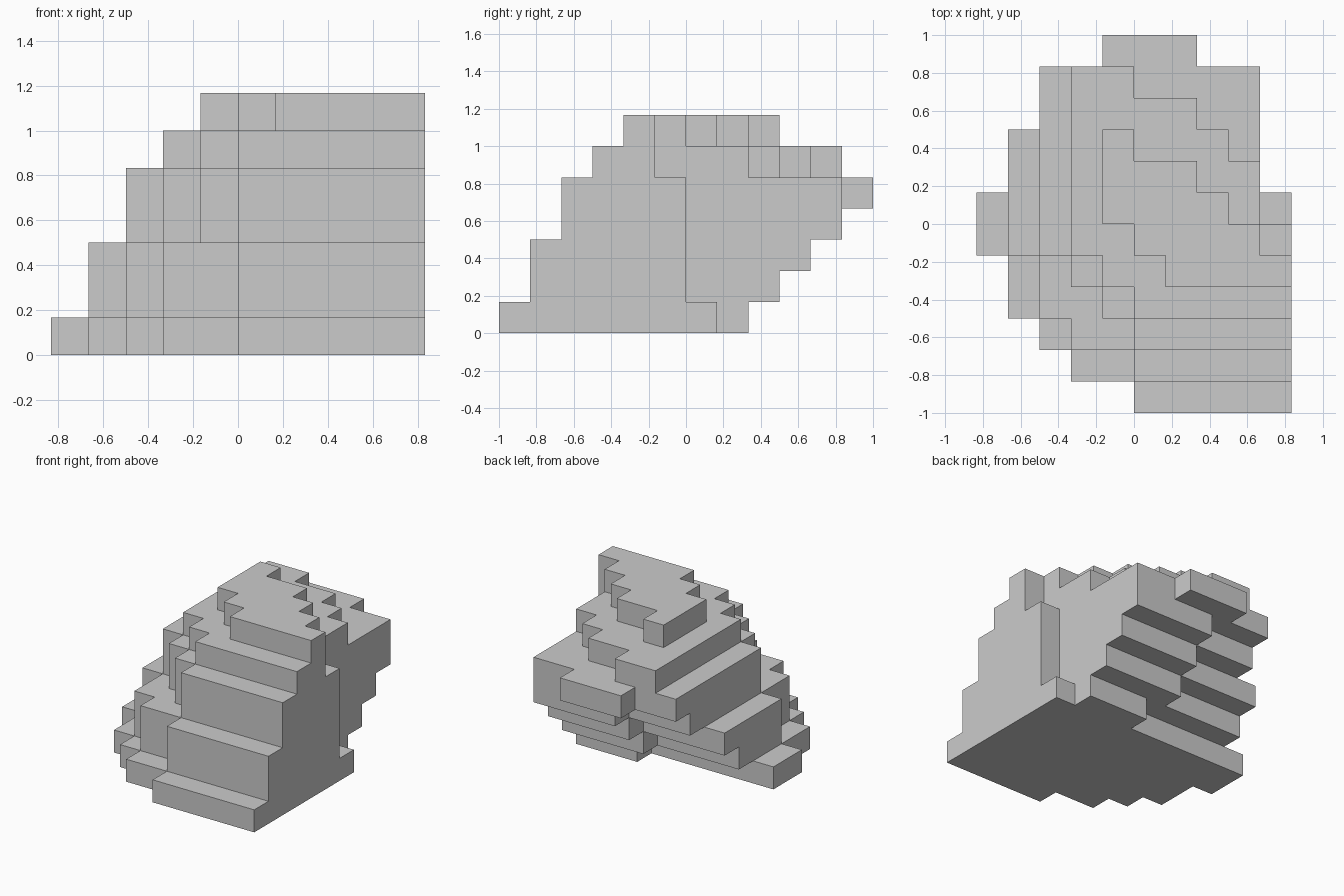
import bpy, bmesh
from math import radians
from mathutils import Vector

if "Cube" in bpy.data.objects:
    bpy.data.objects.remove(bpy.data.objects["Cube"])

U = 1 / 6  # block size

# Staircase corners per layer, in blocks
# front: fill towards +x +y; back: fill towards -x -y; cut: notch at the back left
FRONT_0 = [(0, -6), (-2, -5), (-3, -4), (-4, -3), (-5, -1)]
FRONT_LOW = [(0, -5), (-2, -4), (-3, -3), (-4, -1)]
FRONT_MID = [(0, -4), (-1, -3), (-2, -2), (-3, -1)]
FRONT_5 = [(0, -3), (-1, -2), (-2, -1)]
FRONT_6 = [(1, -2), (0, -1), (-1, 0)]
LAYERS = [
    (FRONT_0, [(5, 1), (4, 2)], (1, 1)),
    (FRONT_LOW, [(5, 0), (4, 3)], (0, 2)),
    (FRONT_LOW, [(5, 0), (4, 4)], (0, 3)),
    (FRONT_MID, [(5, 0), (4, 5)], (0, 4)),
    (FRONT_MID, [(5, 0), (4, 5), (2, 6)], (-1, 5)),
    (FRONT_5, [(5, -1), (4, 2), (3, 3), (2, 4), (0, 5)], None),
    (FRONT_6, [(5, -1), (4, 0), (3, 1), (2, 2), (0, 3)], None),
]


def filled(x, y, layer):
    front, back, cut = layer
    if cut and x < cut[0] and y >= cut[1]:
        return False
    return (any(x >= a and y >= b for a, b in front)
            and any(x < a and y < b for a, b in back))


cells = {(x, y, z) for z, layer in enumerate(LAYERS)
         for x in range(-5, 5) for y in range(-6, 6) if filled(x, y, layer)}

# Outer skin: one quad for every exposed block side
bm = bmesh.new()
for cell in cells:
    centre = Vector(cell) + Vector((0.5, 0.5, 0.5))
    for axis in range(3):
        for sign in (-1, 1):
            n = Vector((0, 0, 0))
            n[axis] = sign
            if tuple(int(c + d) for c, d in zip(cell, n)) in cells:
                continue
            u = Vector((0, 0, 0))
            u[(axis + 1) % 3] = 0.5
            v = n.cross(u)
            mid = centre + n * 0.5
            bm.faces.new([bm.verts.new((mid + a * u + b * v) * U)
                          for a, b in ((-1, -1), (1, -1), (1, 1), (-1, 1))])

# Merge into clean flat faces
bmesh.ops.remove_doubles(bm, verts=bm.verts, dist=1e-4)
bmesh.ops.dissolve_limit(bm, angle_limit=radians(1), verts=bm.verts, edges=bm.edges)

mesh = bpy.data.meshes.new("stepped_rock")
bm.to_mesh(mesh)
bm.free()
bpy.context.collection.objects.link(bpy.data.objects.new("stepped_rock", mesh))
